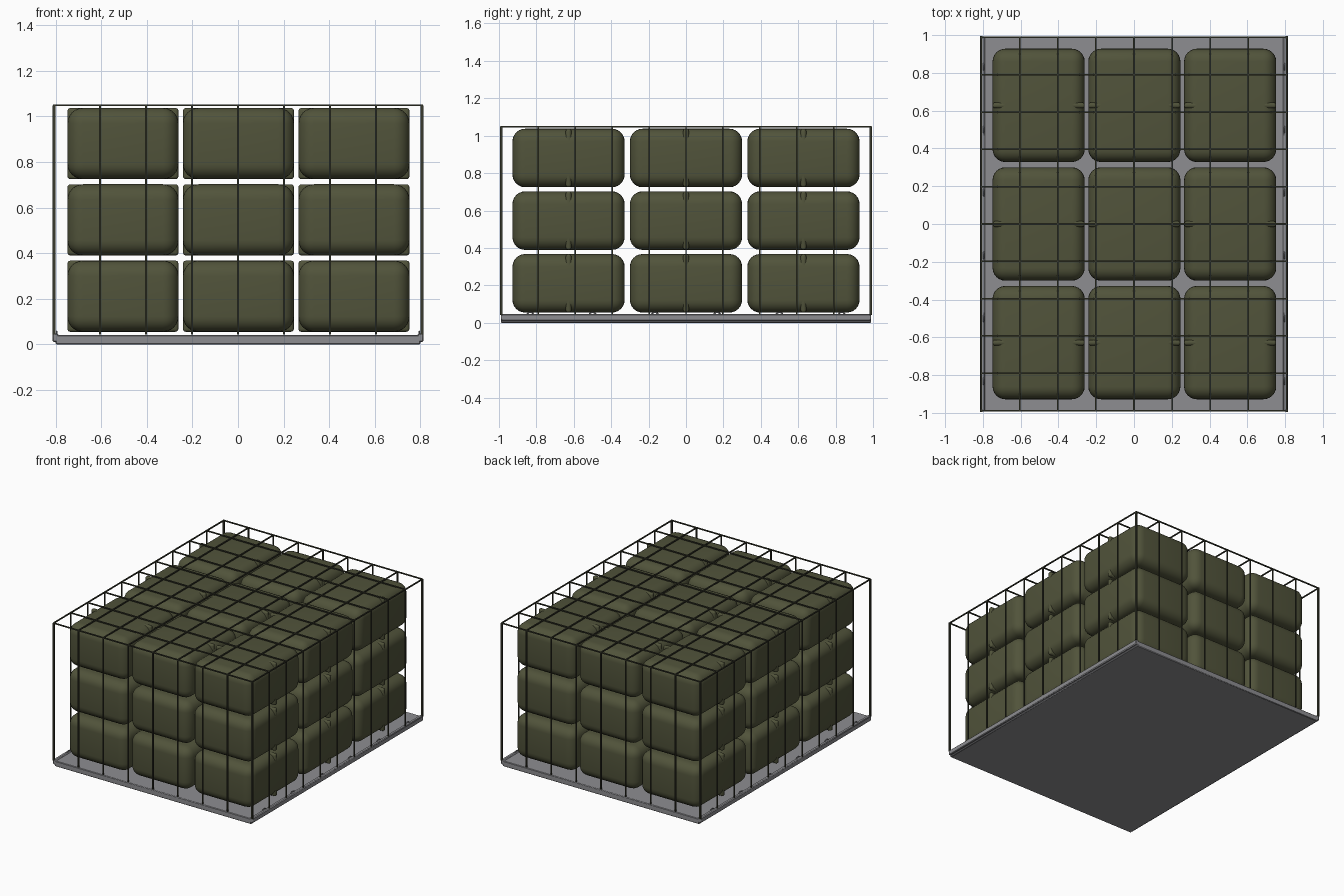
import bpy, math

if "Cube" in bpy.data.objects:
    bpy.data.objects.remove(bpy.data.objects["Cube"])


def material(name, rgb):
    m = bpy.data.materials.new(name)
    m.diffuse_color = (*rgb, 1)
    m.use_nodes = True
    m.node_tree.nodes["Principled BSDF"].inputs["Base Color"].default_value = m.diffuse_color
    return m


OLIVE = material("olive canvas", (0.082, 0.087, 0.043))
CORD = material("dark net cord", (0.040, 0.042, 0.026))
GREY = material("grey metal", (0.27, 0.27, 0.285))


def box(name, loc, size, mat, bevel=0, segs=1):
    bpy.ops.mesh.primitive_cube_add(size=1, location=loc)
    o = bpy.context.object
    o.name = name
    o.scale = size
    bpy.ops.object.transform_apply(location=False, rotation=False, scale=True)
    o.data.materials.append(mat)
    if bevel:
        b = o.modifiers.new("round", 'BEVEL')
        b.width = bevel
        b.segments = segs
        bpy.ops.object.modifier_apply(modifier="round")
        bpy.ops.object.shade_smooth_by_angle(angle=math.radians(40))
    return o


# pallet deck and raised side rails
box("pallet_deck", (0, 0, 0.02), (1.60, 1.98, 0.04), GREY, 0.004)
for s in (-1, 1):
    box("pallet_rail", (s * 0.801, 0, 0.0285), (0.026, 1.98, 0.037), GREY, 0.005)
    # tie-down rings half hidden behind each rail
    for i in range(6):
        y = (i - 2.5) * 0.333
        bpy.ops.mesh.primitive_torus_add(
            location=(s * 0.795, y, 0.036), rotation=(0, math.pi / 2, 0),
            major_radius=0.020, minor_radius=0.004, major_segments=16, minor_segments=6)
        r = bpy.context.object
        r.name = "tie_down_ring"
        r.data.materials.append(GREY)
        bpy.ops.object.shade_smooth()

# 3 x 3 x 3 stack of rounded packs, each with a square-cornered strap round the middle
bag = strap = None
for i in (-1, 0, 1):
    for j in (-1, 0, 1):
        for k in range(3):
            loc = (i * 0.507 + 0.002, j * 0.628, 0.211 + k * 0.335)
            if bag is None:
                bag = box("cargo_pack", loc, (0.488, 0.60, 0.313), OLIVE, 0.068, 6)
                # strap sits just under the pack surface except at the corners
                strap = box("pack_strap", loc, (0.487, 0.03, 0.312), OLIVE, 0.012, 3)
            else:
                for src in (bag, strap):
                    c = src.copy()
                    c.location = loc
                    bpy.context.collection.objects.link(c)

# cargo net: cords over the top and down the sides, thicker at the corners
T, TOP, LOW = 0.008, 1.049, 0.042
MID, H = (TOP + LOW) / 2, TOP - LOW
NX, NY = 0.808, 0.988
for i in range(9):
    x = -NX + i * NX / 4
    w = 0.012 if i in (0, 8) else T
    box("net_top_long_cord", (x, 0, TOP), (T, 2 * NY + T, T), CORD)
    for s in (-1, 1):
        box("net_front_back_cord", (x, s * NY, MID), (w, w, H), CORD)
for j in range(11):
    y = -NY + j * NY / 5
    box("net_top_cross_cord", (0, y, TOP), (2 * NX + T, T, T), CORD)
    if 0 < j < 10:
        for s in (-1, 1):
            box("net_side_cord", (s * NX, y, MID), (T, T, H), CORD)
